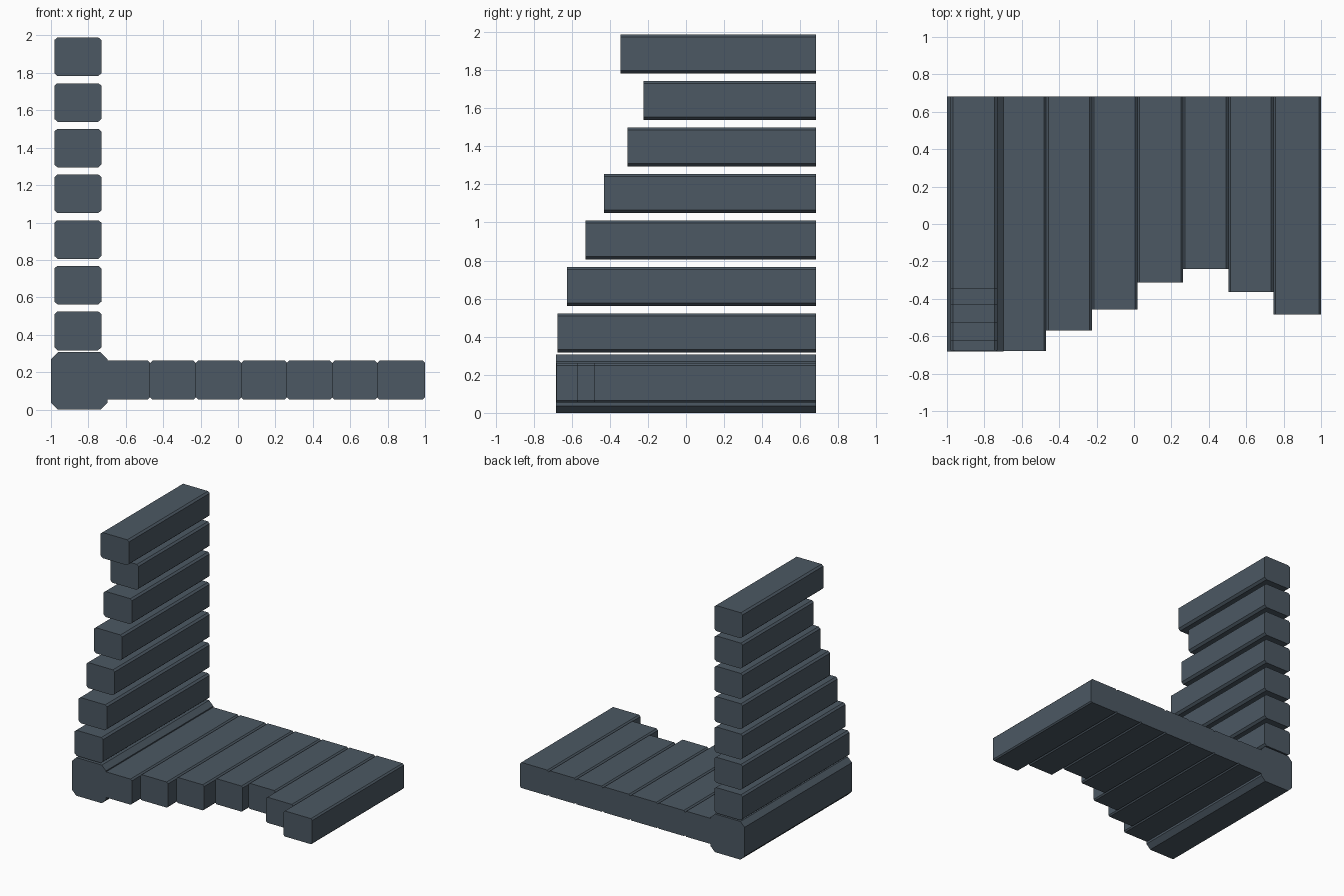
import bpy

if "Cube" in bpy.data.objects:
    bpy.data.objects.remove(bpy.data.objects["Cube"])

mat = bpy.data.materials.new("slate grey")
mat.diffuse_color = (0.072, 0.098, 0.125, 1)
mat.use_nodes = True
mat.node_tree.nodes["Principled BSDF"].inputs["Base Color"].default_value = mat.diffuse_color
BACK = 0.683


def beam(name, x0, x1, z0, z1, front, top, bottom):
    """Chamfered bar running along y; top/bottom are (x, z) chamfer sizes."""
    (tx, tz), (bx, bz) = top, bottom
    prof = [(x0 + bx, z0), (x1 - bx, z0), (x1, z0 + bz), (x1, z1 - tz),
            (x1 - tx, z1), (x0 + tx, z1), (x0, z1 - tz), (x0, z0 + bz)]
    n = len(prof)
    verts = [(x, y, z) for y in (front, BACK) for x, z in prof]
    faces = [tuple(range(n)), tuple(range(2 * n - 1, n - 1, -1))]
    faces += [(i, i + n, (i + 1) % n + n, (i + 1) % n) for i in range(n)]
    me = bpy.data.meshes.new(name)
    me.from_pydata(verts, [], faces)
    me.materials.append(mat)
    ob = bpy.data.objects.new(name, me)
    bpy.context.collection.objects.link(ob)


# Corner beam joining the two wings
beam("corner_beam", -1.0, -0.698, 0.005 - 0.005, 0.307, -BACK,
     (0.037, 0.037), (0.037, 0.037))

# Upright stack of separated beams
for i, front in enumerate([-0.675, -0.625, -0.527, -0.431, -0.306, -0.222, -0.344]):
    z = 0.317 + i * 0.2442
    beam(f"stack_beam_{i + 1}", -0.982, -0.73, z, z + 0.206, front,
         (0.015, 0.013), (0.018, 0.016))

# Floor row of touching beams
edges = [-0.716, -0.47, -0.225, 0.018, 0.262, 0.504, 0.745, 1.0]
fronts = [-0.68, -0.57, -0.458, -0.314, -0.24, -0.363, -0.484]
for i, front in enumerate(fronts):
    beam(f"floor_beam_{i + 1}", edges[i], edges[i + 1], 0.055, 0.261, front,
         (0.012, 0.012), (0.010, 0.010))
